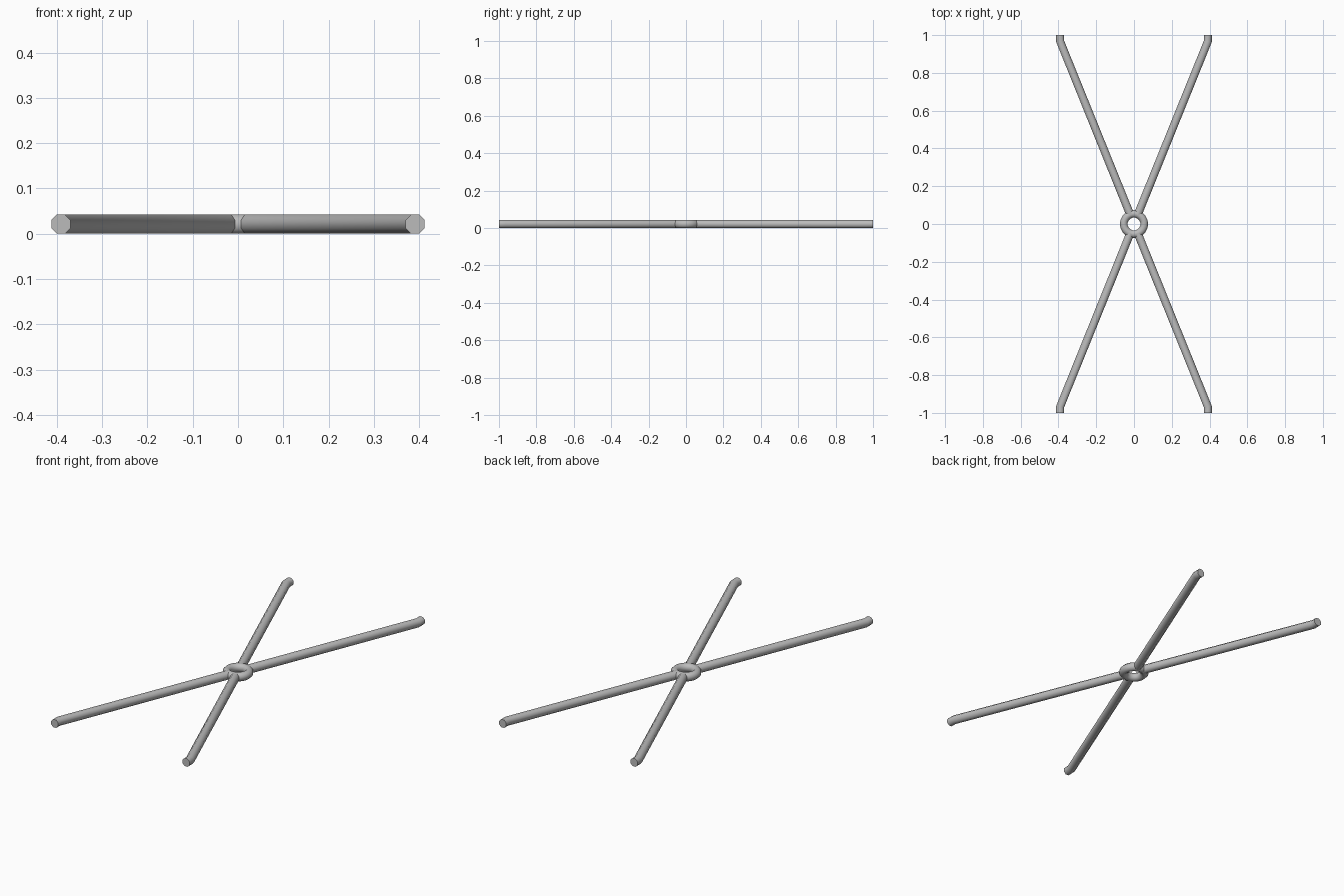
import bpy
import bmesh
from math import pi, cos, sin
from mathutils import Vector

cube = bpy.data.objects.get("Cube")
if cube:
    bpy.data.objects.remove(cube)

R = 0.0213          # half height of every bar
SIDES = 8
RING_R = 0.054      # centre radius of the ring

grey = bpy.data.materials.new("plain grey")
grey.use_nodes = True
grey.diffuse_color = (0.5, 0.5, 0.5, 1)
grey.node_tree.nodes["Principled BSDF"].inputs["Base Color"].default_value = (0.5, 0.5, 0.5, 1)


def section():
    """Octagon with flat top and bottom, as (sideways, up) pairs."""
    r = R / cos(pi / SIDES)
    return [(r * cos((i + 0.5) * 2 * pi / SIDES), r * sin((i + 0.5) * 2 * pi / SIDES))
            for i in range(SIDES)]


def finish(name, bm):
    bmesh.ops.recalc_face_normals(bm, faces=bm.faces)
    mesh = bpy.data.meshes.new(name)
    bm.to_mesh(mesh)
    bm.free()
    mesh.materials.append(grey)
    obj = bpy.data.objects.new(name, mesh)
    bpy.context.collection.objects.link(obj)
    bpy.ops.object.select_all(action="DESELECT")
    obj.select_set(True)
    bpy.context.view_layer.objects.active = obj
    bpy.ops.object.shade_smooth_by_angle(angle=pi * 0.28)


def bridge(bm, a, b):
    for i in range(SIDES):
        j = (i + 1) % SIDES
        bm.faces.new((a[i], a[j], b[j], b[i]))


def arm(name, sx, sy):
    """Straight bar from the ring, with a short tip turned along y."""
    bend = Vector((0.391, 0.967, 0))
    direction = bend.normalized()
    start = direction * RING_R
    end = Vector((bend.x, 1, 0))
    mitre = (direction + Vector((0, 1, 0))).normalized()
    bm = bmesh.new()
    rings = []
    for point, along in ((start, direction), (bend, mitre), (end, Vector((0, 1, 0)))):
        side = Vector((along.y, -along.x, 0))
        ring = []
        for u, v in section():
            p = point + side * u
            ring.append(bm.verts.new((p.x * sx, p.y * sy, v + R)))
        rings.append(ring)
    for a, b in zip(rings, rings[1:]):
        bridge(bm, a, b)
    bm.faces.new(rings[0])
    bm.faces.new(rings[-1])
    finish(name, bm)


def centre_ring(segments=32):
    bm = bmesh.new()
    rings = []
    for k in range(segments):
        t = 2 * pi * k / segments
        rings.append([bm.verts.new(((RING_R + u * 0.95) * cos(t), (RING_R + u * 0.95) * sin(t), v + R))
                      for u, v in section()])
    for k in range(segments):
        bridge(bm, rings[k], rings[(k + 1) % segments])
    finish("centre_ring", bm)


# Four crossing arms and the ring that joins them
for side_name, sx in (("left", 1), ("right", -1)):
    for end_name, sy in (("front", -1), ("back", 1)):
        arm(f"{end_name}_{side_name}_arm", sx, sy)
centre_ring()
